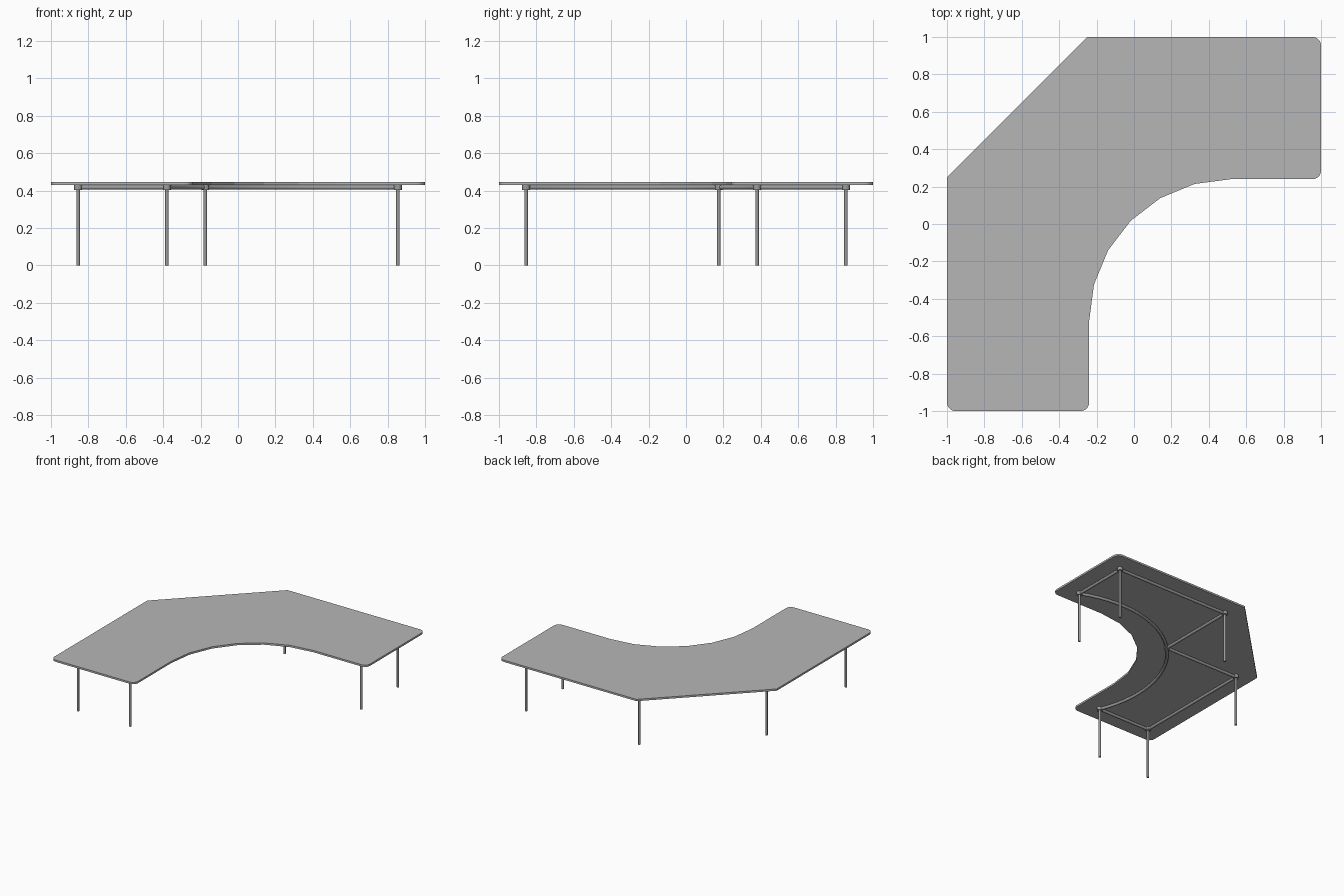
import bpy, bmesh, math
from mathutils import Vector

cube = bpy.data.objects.get("Cube")
if cube:
    bpy.data.objects.remove(cube, do_unlink=True)

TOP, UNDER, RAIL_Z = 0.445, 0.43, 0.417


def material(name, value):
    mat = bpy.data.materials.new(name)
    mat.use_nodes = True
    colour = (value, value, value, 1)
    mat.diffuse_color = colour
    mat.node_tree.nodes["Principled BSDF"].inputs["Base Color"].default_value = colour
    return mat


light_grey = material("light grey laminate", 0.47)
steel = material("grey steel", 0.33)


def add_object(name, bm, mat, smooth=False):
    mesh = bpy.data.meshes.new(name)
    bmesh.ops.recalc_face_normals(bm, faces=bm.faces)
    bm.to_mesh(mesh)
    bm.free()
    mesh.materials.append(mat)
    obj = bpy.data.objects.new(name, mesh)
    bpy.context.collection.objects.link(obj)
    if smooth:
        bpy.ops.object.select_all(action="DESELECT")
        obj.select_set(True)
        bpy.context.view_layer.objects.active = obj
        bpy.ops.object.shade_smooth_by_angle(angle=math.radians(40))
    return obj


def arc(cx, cy, radius, start, end, steps):
    angles = [math.radians(start + (end - start) * i / steps) for i in range(steps + 1)]
    return [(cx + radius * math.cos(a), cy + radius * math.sin(a)) for a in angles]


def across(p):
    """Mirror a plan point over the desk's diagonal."""
    return (-p[1], -p[0])


def post(name, p, radius, low, high):
    bm = bmesh.new()
    bmesh.ops.create_cone(bm, cap_ends=True, segments=16, radius1=radius,
                          radius2=radius, depth=high - low)
    bmesh.ops.translate(bm, verts=bm.verts, vec=(p[0], p[1], (low + high) / 2))
    add_object(name, bm, steel, True)


def tube(name, path, radius=0.0115, sides=12):
    """Sweep a round section along a plan path at rail height."""
    bm = bmesh.new()
    rings = []
    for i, p in enumerate(path):
        before, after = path[max(i - 1, 0)], path[min(i + 1, len(path) - 1)]
        along = Vector((after[0] - before[0], after[1] - before[1], 0)).normalized()
        side = Vector((-along.y, along.x, 0))
        centre = Vector((p[0], p[1], RAIL_Z))
        ring = []
        for k in range(sides):
            a = math.tau * k / sides
            offset = side * math.cos(a) + Vector((0, 0, math.sin(a)))
            ring.append(bm.verts.new(centre + offset * radius))
        rings.append(ring)
    for a, b in zip(rings, rings[1:]):
        for k in range(sides):
            n = (k + 1) % sides
            bm.faces.new((a[k], a[n], b[n], b[k]))
    bm.faces.new(rings[0])
    bm.faces.new(rings[-1])
    add_object(name, bm, steel, True)


# Tabletop: clipped back corner, curved inner edge, rounded ends
r = 0.045
half = [(-0.25, 1.0)]
half += arc(1 - r, 1 - r, r, 90, 0, 5)
half += arc(1 - r, 0.24 + r, r, 0, -90, 5)
half += arc(0.52, -0.52, 0.76, 90, 135, 3)
outline = half + [across(p) for p in reversed(half[:-1])]
bm = bmesh.new()
face = bm.faces.new([bm.verts.new((x, y, UNDER)) for x, y in outline])
new = bmesh.ops.extrude_face_region(bm, geom=[face])["geom"]
bmesh.ops.translate(bm, verts=[v for v in new if isinstance(v, bmesh.types.BMVert)],
                    vec=(0, 0, TOP - UNDER))
add_object("tabletop", bm, light_grey)

# Legs, brackets and straight rails, mirrored over the diagonal
back, outer, inner = (-0.175, 0.855), (0.855, 0.855), (0.855, 0.38)
hub = (-0.175, 0.175)
for wing, flip in (("left", lambda p: p), ("right", across)):
    for place, p in (("back", back), ("outer", outer), ("inner", inner)):
        post(f"{wing}_{place}_leg", flip(p), 0.0095, 0, UNDER)
        post(f"{wing}_{place}_bracket", flip(p), 0.021, 0.404, UNDER)
    tube(f"{wing}_long_rail", [flip(back), flip(outer)])
    tube(f"{wing}_end_rail", [flip(outer), flip(inner)])
    tube(f"{wing}_cross_rail", [flip(back), flip(hub)])

# Hub joint and bowed rail through the inner legs
post("hub_bracket", hub, 0.021, 0.404, UNDER)
c = 0.493
radius = math.hypot(hub[0] - c, hub[1] + c)
start = math.degrees(math.atan2(inner[1] + c, inner[0] - c))
tube("curved_rail", arc(c, -c, radius, start, 270 - start, 28))
